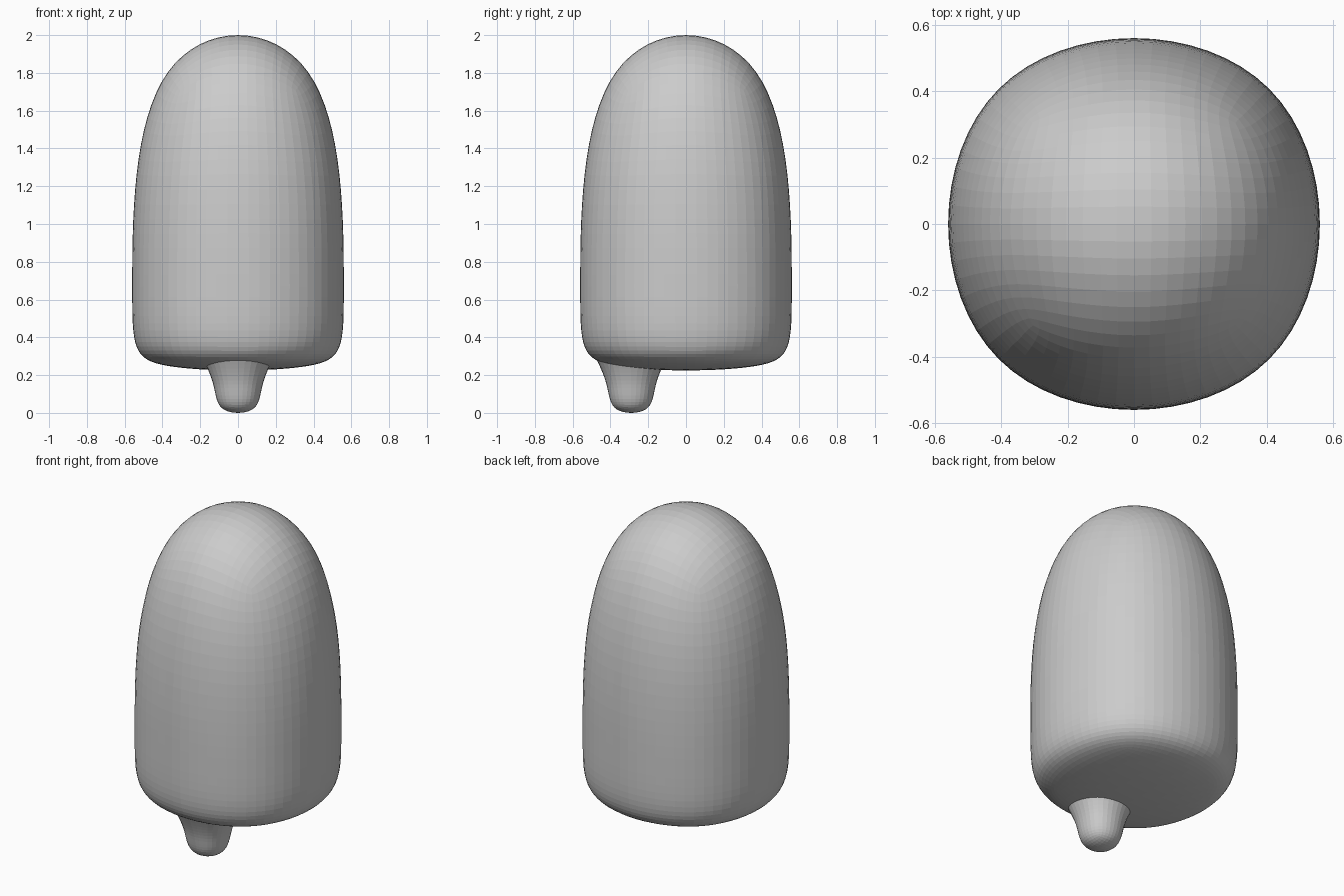
import bpy
import bmesh

if "Cube" in bpy.data.objects:
    bpy.data.objects.remove(bpy.data.objects["Cube"])


def subdivided_cage(name, loops, y=0.0, levels=4, cap_top=True):
    """Stack square loops (half_width, z) into a cage and subdivide it."""
    bm = bmesh.new()
    rings = []
    for half, z in loops:
        rings.append([bm.verts.new((sx * half, y + sy * half, z))
                      for sx, sy in ((-1, -1), (1, -1), (1, 1), (-1, 1))])
    for low, high in zip(rings, rings[1:]):
        for i in range(4):
            j = (i + 1) % 4
            bm.faces.new((low[i], low[j], high[j], high[i]))
    bm.faces.new(rings[0][::-1])
    if cap_top:
        bm.faces.new(rings[-1])
    mesh = bpy.data.meshes.new(name)
    bm.to_mesh(mesh)
    bm.free()
    obj = bpy.data.objects.new(name, mesh)
    bpy.context.collection.objects.link(obj)
    mod = obj.modifiers.new("Subdivision", 'SUBSURF')
    mod.levels = mod.render_levels = levels
    return obj


# Tall domed body with a tight rounded lower rim
subdivided_cage("body", [(0.611, 0.208), (0.611, 0.418), (0.611, 2.138)])

# Small tapered peg under the front, flaring into the body
subdivided_cage("bottom_peg", [(0.125, -0.013), (0.128, 0.15), (0.22, 0.32)],
                y=-0.29, levels=3, cap_top=False)
